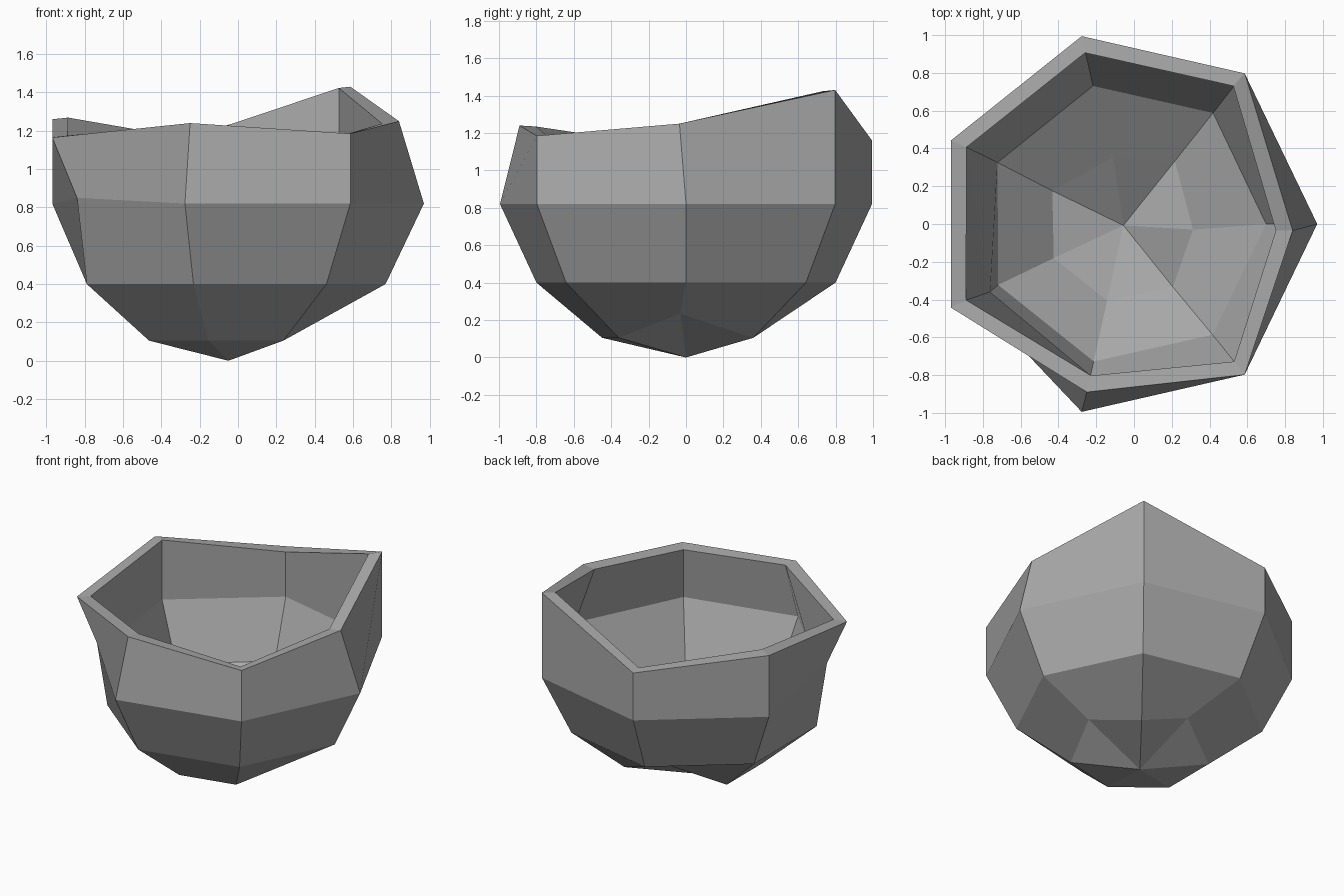
import bpy
import bmesh
from math import sin, cos, tau
from mathutils import Vector

default_cube = bpy.data.objects.get("Cube")
if default_cube:
    bpy.data.objects.remove(default_cube, do_unlink=True)

SIDES = 7
CENTRE_X = -0.05


def make_material(name, colour):
    material = bpy.data.materials.new(name)
    material.use_nodes = True
    material.diffuse_color = colour
    material.node_tree.nodes["Principled BSDF"].inputs["Base Color"].default_value = colour
    return material


def make_ring(mesh, radius, height):
    """Regular horizontal ring of vertices, starting at +x."""
    ring = []
    for i in range(SIDES):
        angle = tau * i / SIDES
        ring.append(mesh.verts.new((CENTRE_X + radius * cos(angle), radius * sin(angle), height)))
    return ring


bm = bmesh.new()

# Rounded body from stacked rings
foot = make_ring(bm, 0.46, 0.105)
lower = make_ring(bm, 0.82, 0.40)
middle = make_ring(bm, 1.02, 0.82)
rim = make_ring(bm, 1.02, 1.2)

# Uneven rim heights
for vert, height in zip(rim, (1.25, 1.43, 1.16, 1.26, 1.165, 1.24, 1.185)):
    vert.co.z = height

# Dents that break the regular shape
rim[0].co = Vector((0.84, -0.035, 1.25))
rim[5].co = Vector((-0.25, -0.89, 1.24))
middle[4].co = Vector((-0.84, -0.40, 0.85))
foot[0].co = Vector((0.36, -0.03, 0.235))
foot[2].co = Vector((-0.12, 0.40, 0.235))

# Wall panels and pointed base
base_point = bm.verts.new((CENTRE_X, 0, 0))
for i in range(SIDES):
    j = (i + 1) % SIDES
    bm.faces.new((base_point, foot[j], foot[i]))
    for below, above in ((foot, lower), (lower, middle), (middle, rim)):
        bm.faces.new((below[i], below[j], above[j], above[i]))

bm.normal_update()
mesh = bpy.data.meshes.new("bowl")
bm.to_mesh(mesh)
bm.free()

bowl = bpy.data.objects.new("bowl", mesh)
bpy.context.collection.objects.link(bowl)
mesh.materials.append(make_material("stone grey", (0.4, 0.4, 0.4, 1)))

# Wall thickness, grown inwards
shell = bowl.modifiers.new("wall_thickness", 'SOLIDIFY')
shell.thickness = 0.09
shell.offset = -1
